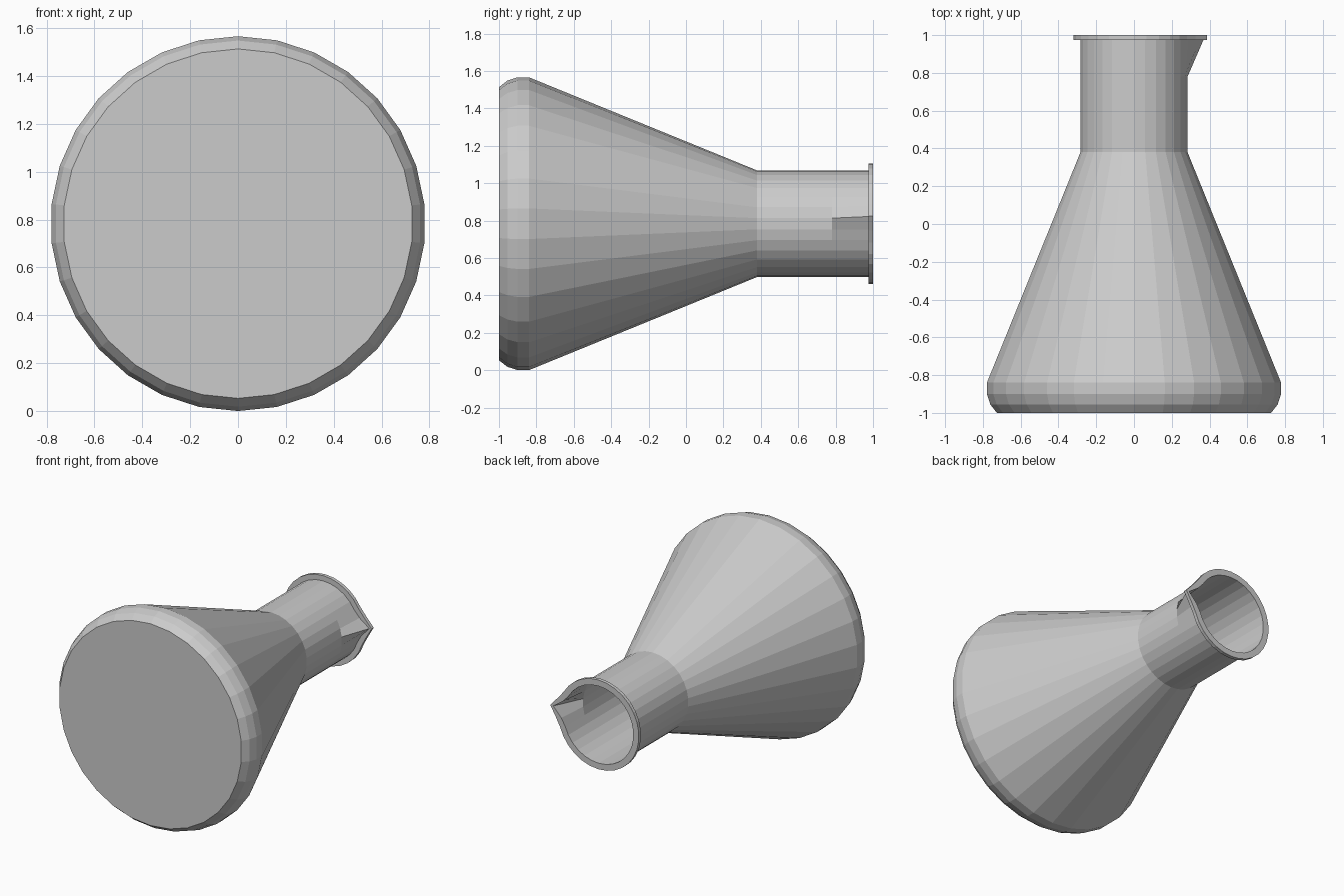
import bpy, bmesh, math

if "Cube" in bpy.data.objects:
    bpy.data.objects.remove(bpy.data.objects["Cube"])

SIDES = 30
AXIS_Z = 0.783      # height of the flask's axis
WALL = 0.006

# Outer profile (y, radius), from the base up to the mouth
outer = [(-1.0, 0.73), (-0.955, 0.765), (-0.90, 0.783), (-0.84, 0.783),
         (0.38, 0.285), (0.78, 0.285), (0.975, 0.285)]
# Flat lip ring around the mouth
lip = [(0.975, 0.323), (1.0, 0.323)]
# Thin inner wall, back down to the base
inner = [(1.0, 0.285 - WALL)] + [(max(y, -1 + WALL), r - WALL)
                                for y, r in reversed(outer[:-1])]


def spout_offset(step, y, r):
    """Pull the mouth outward into a pointed pouring spout on the +x side."""
    if not 0.9 < y or r > 0.4:
        return 0.0
    is_lip = r > 0.3
    return {0: 0.065 if is_lip else 0.085, 1: 0.02}.get(step, 0.0)


bm = bmesh.new()
rings = []
for y, r in outer + lip + inner:
    ring = []
    for i in range(SIDES):
        a = math.radians(6 + i * 360 / SIDES)
        step = min(i, SIDES - i)
        rr = r + spout_offset(step, y, r)
        ring.append(bm.verts.new((rr * math.cos(a), y, AXIS_Z + rr * math.sin(a))))
    rings.append(ring)

# Walls between neighbouring rings
for a, b in zip(rings, rings[1:]):
    for i in range(SIDES):
        j = (i + 1) % SIDES
        bm.faces.new((a[i], a[j], b[j], b[i]))

# Outer and inner base discs
bm.faces.new(rings[0])
bm.faces.new(rings[-1])
bmesh.ops.recalc_face_normals(bm, faces=bm.faces)

mesh = bpy.data.meshes.new("conical_flask")
bm.to_mesh(mesh)
bm.free()
flask = bpy.data.objects.new("conical_flask", mesh)
bpy.context.collection.objects.link(flask)
